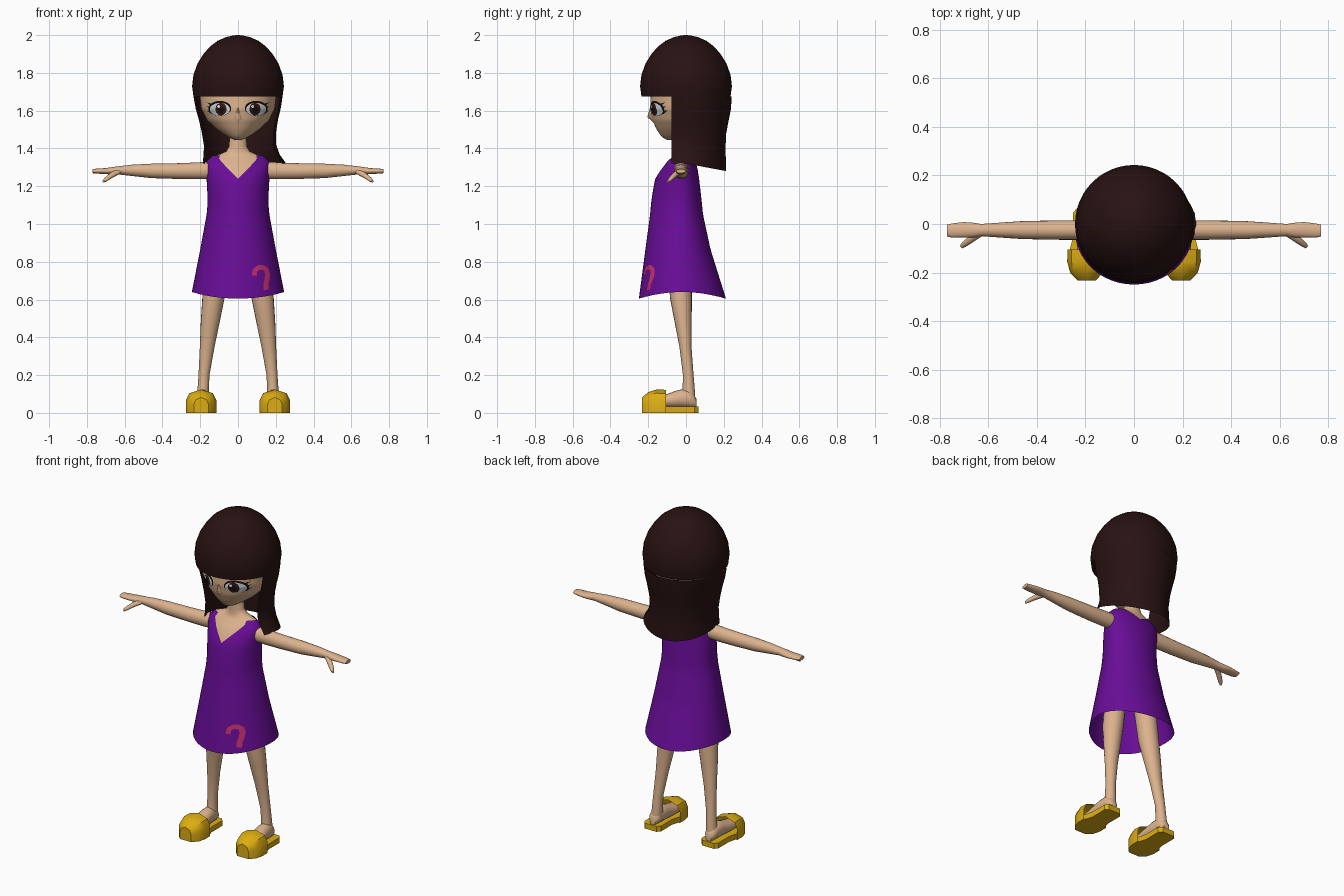
import bpy, bmesh, math
from mathutils import Vector

if "Cube" in bpy.data.objects:
    bpy.data.objects.remove(bpy.data.objects["Cube"])

def material(name, rgb):
    m = bpy.data.materials.new(name)
    m.diffuse_color = (*rgb, 1)
    m.use_nodes = True
    m.node_tree.nodes["Principled BSDF"].inputs["Base Color"].default_value = m.diffuse_color
    return m

HAIR = material("dark brown hair", (0.021, 0.006, 0.006))
SKIN = material("skin", (0.72, 0.45, 0.27))
PURPLE = material("purple cloth", (0.14, 0.004, 0.31))
GOLD = material("gold shoe", (0.72, 0.42, 0.006))
PINK = material("pink print", (0.58, 0.03, 0.17))
WHITE = material("eye white", (0.65, 0.72, 0.72))
IRIS = material("iris brown", (0.04, 0.008, 0.006))
BLACK = material("lash black", (0.006, 0.005, 0.005))

def finish(name, bm, mat, face_front=False, angle=40):
    bmesh.ops.recalc_face_normals(bm, faces=bm.faces[:])
    if face_front and sum(f.normal.y for f in bm.faces) > 0:
        bmesh.ops.reverse_faces(bm, faces=bm.faces[:])
    me = bpy.data.meshes.new(name)
    bm.to_mesh(me)
    bm.free()
    me.materials.append(mat)
    me.shade_smooth()
    me.set_sharp_from_angle(angle=math.radians(angle))
    ob = bpy.data.objects.new(name, me)
    bpy.context.collection.objects.link(ob)
    return ob

def loft(name, rings, mat, closed=True, caps=(True, True), **kw):
    bm = bmesh.new()
    vs = [[bm.verts.new(p) for p in r] for r in rings]
    n = len(vs[0])
    for a, b in zip(vs, vs[1:]):
        for i in range(n if closed else n - 1):
            j = (i + 1) % n
            bm.faces.new((a[i], a[j], b[j], b[i]))
    for use, r in zip(caps, (vs[0], vs[-1])):
        if use and closed:
            bm.faces.new(r)
    return finish(name, bm, mat, **kw)

def lookup(table, z):
    """Linear interpolation in a table of rows that start with z (rising)."""
    z = min(max(z, table[0][0]), table[-1][0])
    for a, b in zip(table, table[1:]):
        if z <= b[0]:
            t = (z - a[0]) / (b[0] - a[0])
            return [p + (q - p) * t for p, q in zip(a[1:], b[1:])]

def on_body(table, a, z, inset=0):
    """Point on a body of half-ellipse sections; a = 0 faces the front."""
    rx, cy, yf, yb = lookup(table, z)
    c = math.cos(a)
    d = (cy - yf if c > 0 else yb - cy) - inset
    return Vector(((rx - inset) * math.sin(a), cy - c * d, z))

def front_point(table, x, z, off):
    rx = lookup(table, z)[0]
    p = on_body(table, math.asin(max(-1, min(1, x / rx))), z)
    return p + Vector((0, -off, 0))

def span(a, b, n):
    return [a + (b - a) * i / (n - 1) for i in range(n)]

N = 48
TURN = [2 * math.pi * i / N for i in range(N)]

# body sections: z, half width, centre y, front y, back y
HEAD = [(1.445, .015, -.07, -.10, -.04), (1.46, .055, -.05, -.128, .02), (1.50, .112, -.02, -.155, .08),
        (1.55, .165, 0, -.178, .12), (1.61, .195, 0, -.19, .15), (1.68, .203, 0, -.187, .17),
        (1.80, .19, 0, -.17, .16), (1.90, .10, 0, -.09, .09)]
TORSO = [(.60, .252, -.02, -.25, .213), (.865, .20, -.02, -.215, .13), (1.05, .166, -.02, -.19, .09),
         (1.12, .16, -.02, -.184, .083), (1.235, .166, -.02, -.165, .07), (1.30, .172, -.02, -.13, .06),
         (1.345, .165, -.02, -.095, .045), (1.365, .13, -.02, -.065, .03)]

# head and nose
loft("head", [[on_body(HEAD, a, z) for a in TURN] for z in span(1.445, 1.9, 40)], SKIN)
bm = bmesh.new()
v = [bm.verts.new(p) for p in ((0, -.188, 1.625), (-.026, -.172, 1.555), (0, -.205, 1.567),
                               (.026, -.172, 1.555), (0, -.150, 1.515))]
for f in ((0, 1, 2), (0, 2, 3), (1, 4, 2), (2, 4, 3)):
    bm.faces.new([v[i] for i in f])
finish("nose", bm, SKIN, face_front=True, angle=60)

# eyes: thin layered plates following the face
def eye_plate(name, cx, cz, hw, hh, off, mat):
    rings = [[front_point(HEAD, cx + k * hw * math.cos(a), cz + k * hh * math.sin(a), off) for a in TURN]
             for k in (1, .75, .5, .25, .05)]
    loft(name, rings, mat, caps=(False, True), face_front=True)

for s, side in ((1, "right"), (-1, "left")):
    eye_plate("eye_outline_" + side, s * .096, 1.612, .060, .040, .003, BLACK)
    eye_plate("eye_white_" + side, s * .096, 1.607, .053, .034, .005, WHITE)
    eye_plate("iris_" + side, s * .090, 1.608, .029, .033, .007, IRIS)
    eye_plate("pupil_" + side, s * .090, 1.606, .015, .018, .0082, BLACK)
    eye_plate("eye_glint_" + side, s * .090 - .012, 1.622, .008, .008, .0095, WHITE)
    bm = bmesh.new()
    for x, z in ((.166, 1.645), (.168, 1.625), (.166, 1.603)):
        pts = ((.140, z - .008), (.140, z - .022), (x, z))
        bm.faces.new([bm.verts.new(front_point(HEAD, s * px, pz, .004)) for px, pz in pts])
    finish("lashes_" + side, bm, BLACK, face_front=True)

# hair: round cap with a fringe, then an open curtain round the back
CAP = [(1.675, .236), (1.73, .243), (1.79, .236), (1.85, .214), (1.90, .183), (1.94, .148),
       (1.97, .108), (1.99, .062), (1.998, .025), (2.0, .006)]
circle = lambda r, z: [(r * math.sin(a), -r * math.cos(a), z) for a in TURN]
loft("hair_cap", [circle(.195, 1.69)] + [circle(r, z) for z, r in CAP], HAIR, caps=(False, True))
CURTAIN = [(1.675, .236, .242), (1.61, .224, .238), (1.55, .208, .226), (1.48, .193, .213),
           (1.40, .181, .209), (1.34, .182, .211), (1.28, .188, .213)]
rings = []
for z, rx, ry in CURTAIN:
    edge = math.asin(.078 / ry)
    low = (1.675 - z) / .395
    ring = []
    for a in span(-edge, math.pi + edge, 37):
        x, y = rx * math.cos(a), ry * math.sin(a)
        # ends hang higher than the back, right lock flares out
        x += .055 * low ** 4 * max(0, math.cos(a)) ** 2 + .012 * low * max(0, math.cos(a))
        ring.append((x, y, z + .04 * low ** 2 * (1 - max(0, math.sin(a)))))
    rings.append(ring)
loft("hair_curtain", rings, HAIR, closed=False)

# skin torso, shoulders and neck
rings = [[on_body(TORSO, a, z, .007) for a in TURN] for z in span(1.0, 1.355, 16)]
for z, rx, ry in ((1.37, .095, .046), (1.385, .062, .043), (1.41, .048, .042), (1.50, .042, .042)):
    rings.append([(rx * math.sin(a), -.018 - ry * math.cos(a), z) for a in TURN])
loft("neck_and_chest", rings, SKIN)

# dress: open hem, v neckline at the front and a small notch at the back
def dress_column(a):
    x = abs(on_body(TORSO, a, 1.3).x)
    low = .605 + .035 * math.sin(a) ** 2
    top = min(1.363, 1.24 + x) if math.cos(a) > 0 else min(1.363, 1.315 + x * .5)
    return [on_body(TORSO, a, z) for z in span(low, top, 24)]
loft("dress", list(zip(*[dress_column(a) for a in TURN])), PURPLE, caps=(False, False))

# pink curved ribbon print on the skirt
path = [(.086, .727), (.090, .755), (.108, .769), (.130, .771), (.149, .760), (.156, .735),
        (.153, .705), (.147, .68), (.149, .652)]
rows = []
for i, (x, z) in enumerate(path):
    p, q = path[max(i - 1, 0)], path[min(i + 1, len(path) - 1)]
    d = Vector((q[0] - p[0], q[1] - p[1])).normalized() * .013
    rows.append([front_point(TORSO, x - k * d.y, z + k * d.x, .005) for k in (-1, 0, 1)])
loft("ribbon_print", rows, PINK, closed=False, face_front=True)

# limbs
ROUND = [2 * math.pi * i / 20 for i in range(20)]
for s, side in ((1, "right"), (-1, "left")):
    # arm and flat hand: x, y, z, half depth, half height
    arm = [(.10, -.025, 1.285, .038, .045), (.20, -.025, 1.282, .040, .045), (.30, -.025, 1.28, .040, .042),
           (.46, -.025, 1.281, .037, .038), (.56, -.025, 1.284, .030, .030), (.63, -.025, 1.284, .025, .022),
           (.66, -.025, 1.282, .030, .020), (.70, -.024, 1.28, .032, .016), (.75, -.027, 1.28, .029, .013),
           (.77, -.027, 1.28, .024, .011)]
    loft("arm_" + side, [[(s * x, y + ry * math.cos(a), z + rz * math.sin(a)) for a in ROUND]
                         for x, y, z, ry, rz in arm], SKIN)
    thumb = [(.63, -.035, 1.28, .016), (.67, -.062, 1.258, .015), (.70, -.085, 1.236, .012), (.712, -.095, 1.226, .007)]
    loft("thumb_" + side, [[(s * (x + .7 * r * math.cos(a)), y + .7 * r * math.cos(a), z + r * math.sin(a))
                            for a in ROUND] for x, y, z, r in thumb], SKIN)
    # leg: z, x, y, half width, half depth
    leg = [(.05, .188, .015, .034, .036), (.13, .184, .014, .030, .032), (.20, .180, .012, .029, .028),
           (.35, .163, -.003, .039, .032), (.48, .147, -.015, .050, .045), (.61, .130, -.027, .059, .058),
           (.90, .095, -.035, .062, .065)]
    loft("leg_" + side, [[(s * (x + rx * math.cos(a)), y + ry * math.sin(a), z) for a in ROUND]
                         for z, x, y, rx, ry in leg], SKIN)
    # foot: y, half width, top height
    foot = [(.055, .018, .075), (.04, .032, .10), (.01, .038, .125), (-.04, .040, .122), (-.10, .045, .10), (-.19, .04, .08)]
    loft("foot_" + side, [[(s * (.19 + w * math.cos(a)), y, (.028 + h) / 2 + (h - .028) / 2 * math.sin(a))
                           for a in ROUND] for y, w, h in foot], SKIN)
    # sandal sole
    half = [(.040, .065), (.057, .045), (.057, -.06), (.074, -.12), (.070, -.19), (.035, -.23)]
    outline = half + [(-x, y) for x, y in reversed(half)]
    loft("sole_" + side, [[(s * (.195 + x), y, z) for x, y in outline] for z in (0, .033)], GOLD, angle=30)
    # faceted toe cap, open toward the heel
    section = [(-1, 0), (-1, .55), (-.78, .84), (0, 1), (.78, .84), (1, .55), (1, 0)]
    cap = [(-.105, .079, .122), (-.155, .080, .124), (-.20, .068, .110), (-.232, .038, .082)]
    loft("toe_cap_" + side, [[(s * (.195 + w * x), y, h * z) for x, z in section] for y, w, h in cap],
         GOLD, caps=(False, True), angle=35)
